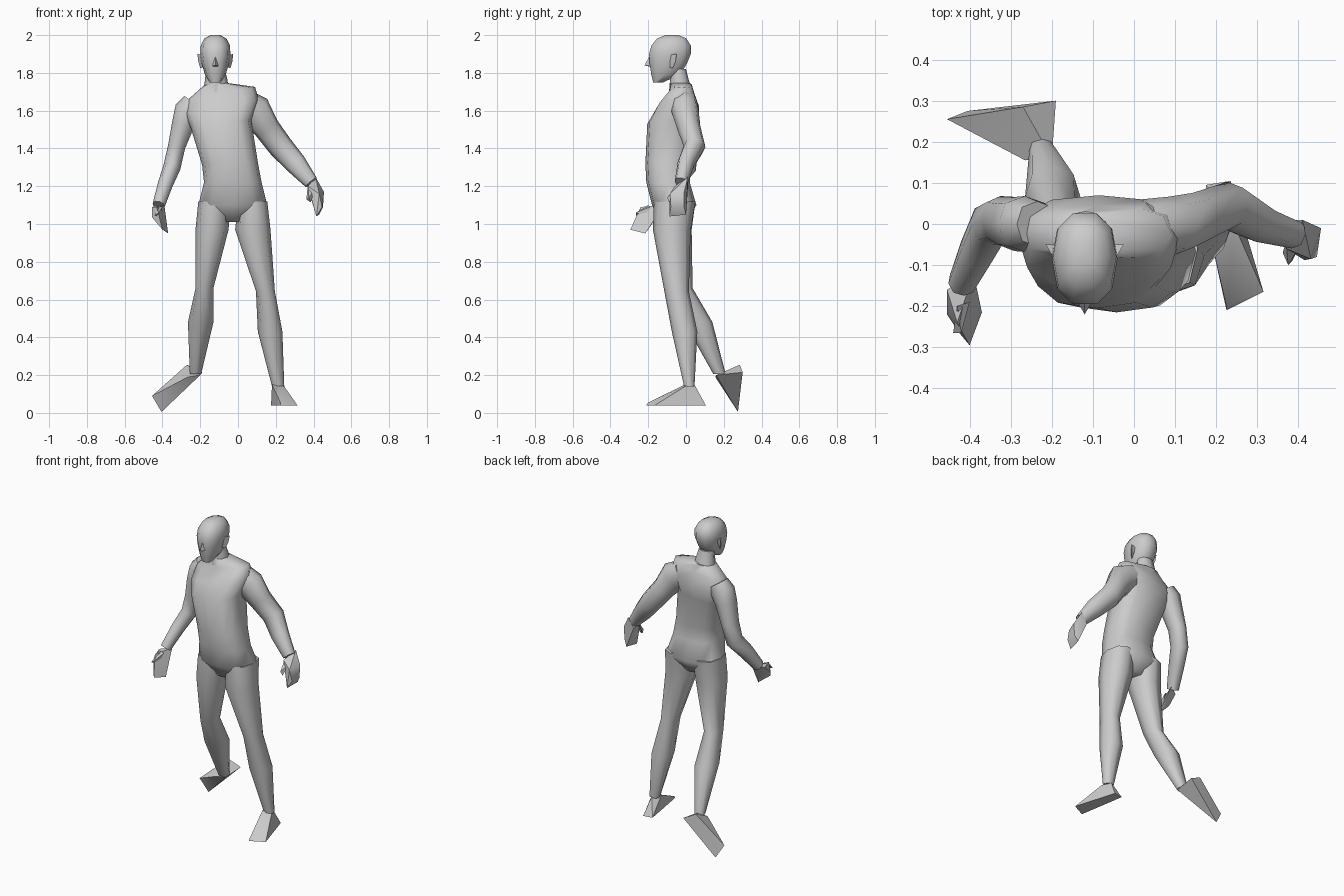
import bpy, bmesh, math
from mathutils import Vector


def finish(name, bm, angle):
    bmesh.ops.recalc_face_normals(bm, faces=bm.faces)
    me = bpy.data.meshes.new(name)
    bm.to_mesh(me)
    bm.free()
    me.shade_smooth()
    me.set_sharp_from_angle(angle=math.radians(angle))
    ob = bpy.data.objects.new(name, me)
    bpy.context.collection.objects.link(ob)
    return ob


def skin(name, rings):
    """Skin a list of point rings and cap both ends."""
    bm = bmesh.new()
    vs = [[bm.verts.new(p) for p in r] for r in rings]
    n = len(vs[0])
    for a, b in zip(vs, vs[1:]):
        for i in range(n):
            j = (i + 1) % n
            bm.faces.new((a[i], a[j], b[j], b[i]))
    bm.faces.new(vs[0])
    bm.faces.new(vs[-1])
    return finish(name, bm, 60)


def unit_ring(n, p):
    """Squared-off circle; a lower p is boxier."""
    out = []
    for i in range(n):
        t = 2 * math.pi * i / n
        c, s = math.cos(t), math.sin(t)
        out.append((math.copysign(abs(c) ** p, c), math.copysign(abs(s) ** p, s)))
    return out


def loft(name, sections, n=8, p=0.85):
    """Sections are (x0, x1, y0, y1, z, tilt): level rings, tilted along x."""
    rings = []
    for x0, x1, y0, y1, z, tilt in sections:
        rx, ry = (x1 - x0) / 2, (y1 - y0) / 2
        rings.append([((x0 + x1) / 2 + rx * c, (y0 + y1) / 2 + ry * s, z + tilt * rx * c)
                      for c, s in unit_ring(n, p)])
    return skin(name, rings)


def tube(name, path, n=8):
    """Path is (x, y, z, side radius, depth radius), rings square to the path."""
    pts = [Vector(q[:3]) for q in path]
    rings = []
    for i, q in enumerate(path):
        t = (pts[min(i + 1, len(pts) - 1)] - pts[max(i - 1, 0)]).normalized()
        u = Vector((0, 1, 0))
        u = (u - t * u.dot(t)).normalized()
        v = t.cross(u)
        rings.append([pts[i] + v * q[3] * c + u * q[4] * s for c, s in unit_ring(n, 0.85)])
    return skin(name, rings)


def hull(name, points, angle=35):
    bm = bmesh.new()
    for p in points:
        bm.verts.new(p)
    res = bmesh.ops.convex_hull(bm, input=bm.verts[:])
    inner = [g for g in res["geom_interior"] if isinstance(g, bmesh.types.BMVert)]
    bmesh.ops.delete(bm, geom=inner, context='VERTS')
    return finish(name, bm, angle)


# Torso, leaning to one side with a dropped shoulder
loft("torso", [
    (-0.08, 0.02, -0.13, 0.00, 1.01, 0),
    (-0.21, 0.155, -0.18, 0.055, 1.10, 0),
    (-0.18, 0.125, -0.21, 0.02, 1.22, 0),
    (-0.19, 0.105, -0.215, 0.02, 1.32, 0.05),
    (-0.25, 0.07, -0.205, 0.06, 1.53, 0.13),
    (-0.28, 0.11, -0.15, 0.07, 1.62, 0.2),
    (-0.27, 0.09, -0.09, 0.045, 1.69, 0.2),
    (-0.18, -0.055, -0.085, 0.03, 1.74, 0.1)], 12, 0.75)

# Neck and head
loft("neck", [
    (-0.185, -0.05, -0.09, 0.035, 1.70, 0),
    (-0.175, -0.055, -0.085, 0.015, 1.76, 0),
    (-0.17, -0.07, -0.09, 0.00, 1.82, 0)])
HX = -0.12
loft("head", [(HX - r, HX + r, a, b, z, 0) for r, a, b, z in (
    (0.03, -0.175, -0.12, 1.75),
    (0.055, -0.187, -0.03, 1.79),
    (0.072, -0.197, 0.01, 1.85),
    (0.08, -0.2, 0.03, 1.90),
    (0.077, -0.188, 0.03, 1.945),
    (0.058, -0.155, 0.005, 1.983),
    (0.025, -0.11, -0.04, 2.0))], 10, 0.85)
hull("nose", [(HX, -0.195, 1.885), (HX, -0.22, 1.84), (HX - 0.02, -0.185, 1.835),
              (HX + 0.02, -0.185, 1.835), (HX, -0.18, 1.83)])
for side, label in ((-1, "right"), (1, "left")):
    hull(label + "_ear", [(HX + side * x, y, z) for x, y, z in (
        (0.065, -0.1, 1.895), (0.095, -0.05, 1.9), (0.06, -0.05, 1.89),
        (0.06, -0.09, 1.83), (0.08, -0.07, 1.825), (0.09, -0.055, 1.86))])

# Arms
tube("left_arm", [
    (0.02, -0.01, 1.64, 0.08, 0.07),
    (0.09, -0.005, 1.60, 0.09, 0.072),
    (0.15, 0.015, 1.51, 0.07, 0.062),
    (0.225, 0.045, 1.41, 0.066, 0.058),
    (0.305, 0.00, 1.32, 0.058, 0.045),
    (0.388, -0.025, 1.22, 0.038, 0.035)])
tube("right_arm", [
    (-0.235, 0.00, 1.645, 0.06, 0.055),
    (-0.265, 0.00, 1.60, 0.072, 0.068),
    (-0.29, 0.00, 1.53, 0.06, 0.066),
    (-0.325, 0.01, 1.41, 0.046, 0.058),
    (-0.35, 0.00, 1.30, 0.046, 0.055),
    (-0.385, -0.07, 1.21, 0.04, 0.048),
    (-0.42, -0.145, 1.10, 0.033, 0.035)])

# Hands
hull("left_hand", [
    (0.41, 0.01, 1.25), (0.37, 0.01, 1.19), (0.37, -0.06, 1.2), (0.455, -0.01, 1.17),
    (0.45, -0.01, 1.09), (0.43, 0.0, 1.05), (0.445, -0.08, 1.09),
    (0.415, -0.088, 1.04), (0.43, -0.085, 1.16)])
hull("left_thumb", [
    (0.37, -0.04, 1.21), (0.405, -0.05, 1.18), (0.375, -0.1, 1.14),
    (0.362, -0.07, 1.13), (0.385, -0.09, 1.115)])
hull("right_hand", [
    (-0.455, -0.16, 1.09), (-0.455, -0.22, 1.035), (-0.43, -0.24, 1.09),
    (-0.425, -0.265, 1.01), (-0.40, -0.295, 0.97), (-0.37, -0.215, 0.95),
    (-0.39, -0.12, 1.10), (-0.40, -0.18, 1.00)])
hull("right_thumb", [
    (-0.43, -0.20, 1.10), (-0.40, -0.19, 1.09), (-0.42, -0.265, 1.06),
    (-0.44, -0.265, 1.045), (-0.41, -0.22, 1.04)])

# Legs: one planted, one trailing behind
loft("left_leg", [
    (0.0, 0.155, -0.17, 0.05, 1.12, 0),
    (-0.015, 0.172, -0.175, 0.025, 0.97, 0),
    (0.095, 0.195, -0.115, 0.015, 0.645, 0),
    (0.105, 0.235, -0.075, 0.06, 0.43, 0),
    (0.18, 0.245, -0.01, 0.045, 0.14, 0)])
loft("right_leg", [
    (-0.21, -0.04, -0.17, 0.05, 1.12, 0),
    (-0.225, -0.05, -0.165, 0.03, 0.97, 0),
    (-0.225, -0.13, -0.10, 0.035, 0.66, 0),
    (-0.265, -0.13, -0.01, 0.14, 0.48, 0),
    (-0.255, -0.195, 0.145, 0.21, 0.205, 0)])

# Feet
hull("left_foot", [
    (0.18, -0.005, 0.15), (0.245, -0.005, 0.14), (0.215, 0.045, 0.15),
    (0.175, 0.095, 0.04), (0.235, 0.105, 0.04), (0.225, -0.21, 0.04),
    (0.315, -0.165, 0.04), (0.225, -0.2, 0.055)])
hull("right_foot", [
    (-0.265, 0.155, 0.19), (-0.20, 0.16, 0.20), (-0.225, 0.215, 0.22),
    (-0.19, 0.30, 0.215), (-0.27, 0.285, 0.255), (-0.455, 0.255, 0.09),
    (-0.405, 0.275, 0.005)])
